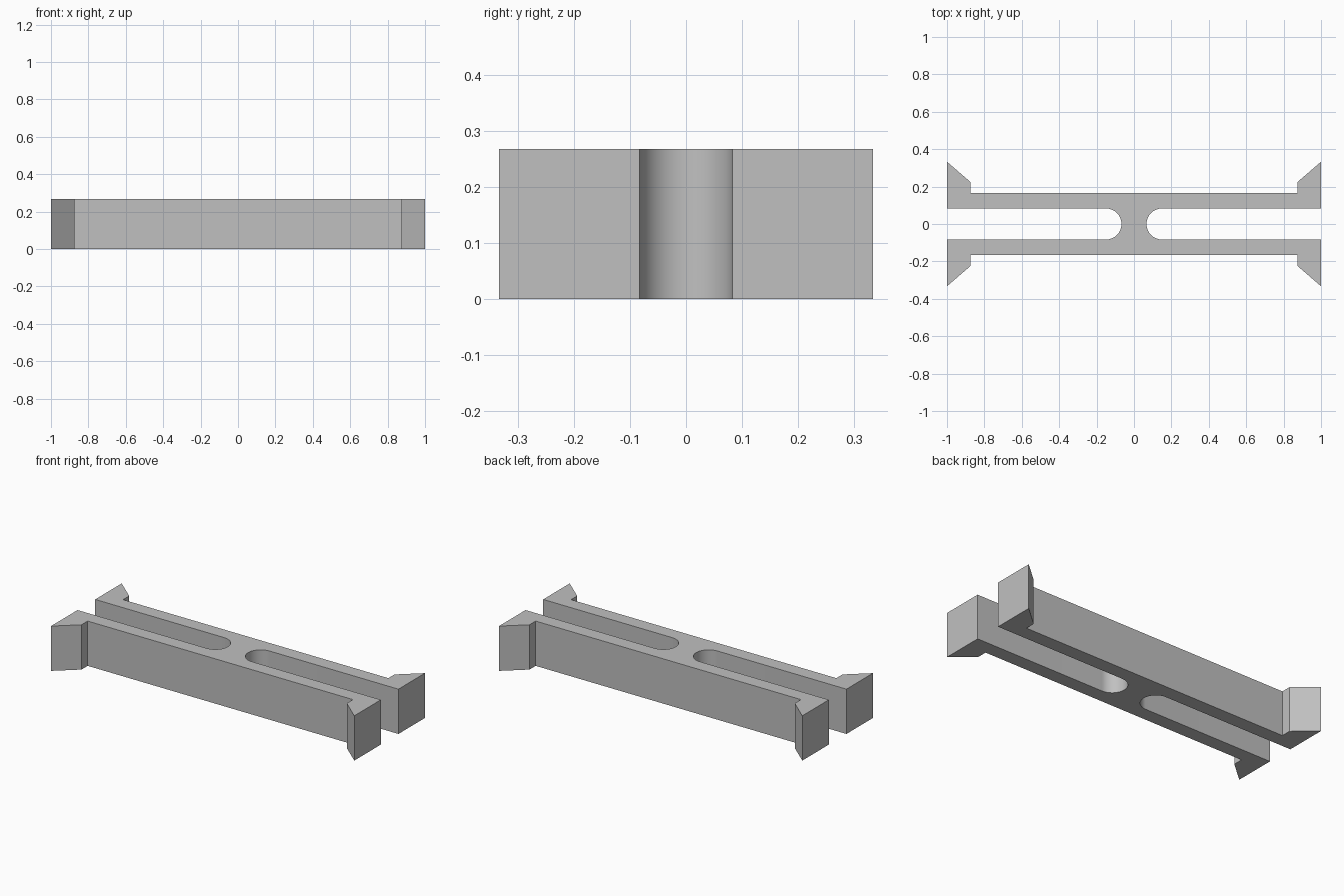
import bpy, bmesh, math

cube = bpy.data.objects.get("Cube")
if cube:
    bpy.data.objects.remove(cube, do_unlink=True)

HEIGHT = 0.267
ARM_OUT, SLOT_R = 0.167, 0.083
SLOT_X = 0.15          # centre of the rounded slot end
ARC_STEPS = 16

# Plain grey plastic
grey = bpy.data.materials.new("grey")
grey.use_nodes = True
colour = (0.53, 0.53, 0.53, 1)
grey.diffuse_color = colour
grey.node_tree.nodes["Principled BSDF"].inputs["Base Color"].default_value = colour

# Quarter outline: hooked barb, arm tip, then the rounded slot end
quarter = [(0.875, ARM_OUT), (0.875, 0.225), (1, 0.333), (1, SLOT_R)]
for i in range(ARC_STEPS + 1):
    a = math.pi / 2 * (1 + i / ARC_STEPS)
    quarter.append((SLOT_X + SLOT_R * math.cos(a), SLOT_R * math.sin(a)))

# Mirror to the front arm, then turn half a circle for the other end
half = quarter + [(x, -y) for x, y in reversed(quarter[:-1])]
outline = half + [(-x, -y) for x, y in half]

# Extrude the outline into the clip body
bm = bmesh.new()
base = bm.faces.new([bm.verts.new((x, y, 0)) for x, y in outline])
result = bmesh.ops.extrude_face_region(bm, geom=[base], use_keep_orig=True)
top = [v for v in result["geom"] if isinstance(v, bmesh.types.BMVert)]
bmesh.ops.translate(bm, verts=top, vec=(0, 0, HEIGHT))
bmesh.ops.recalc_face_normals(bm, faces=bm.faces)

mesh = bpy.data.meshes.new("double_ended_clip")
bm.to_mesh(mesh)
bm.free()
mesh.materials.append(grey)
clip = bpy.data.objects.new("double_ended_clip", mesh)
bpy.context.collection.objects.link(clip)

# Smooth slot ends, sharp corners elsewhere
bpy.ops.object.select_all(action="DESELECT")
clip.select_set(True)
bpy.context.view_layer.objects.active = clip
bpy.ops.object.shade_smooth_by_angle(angle=math.radians(30))
